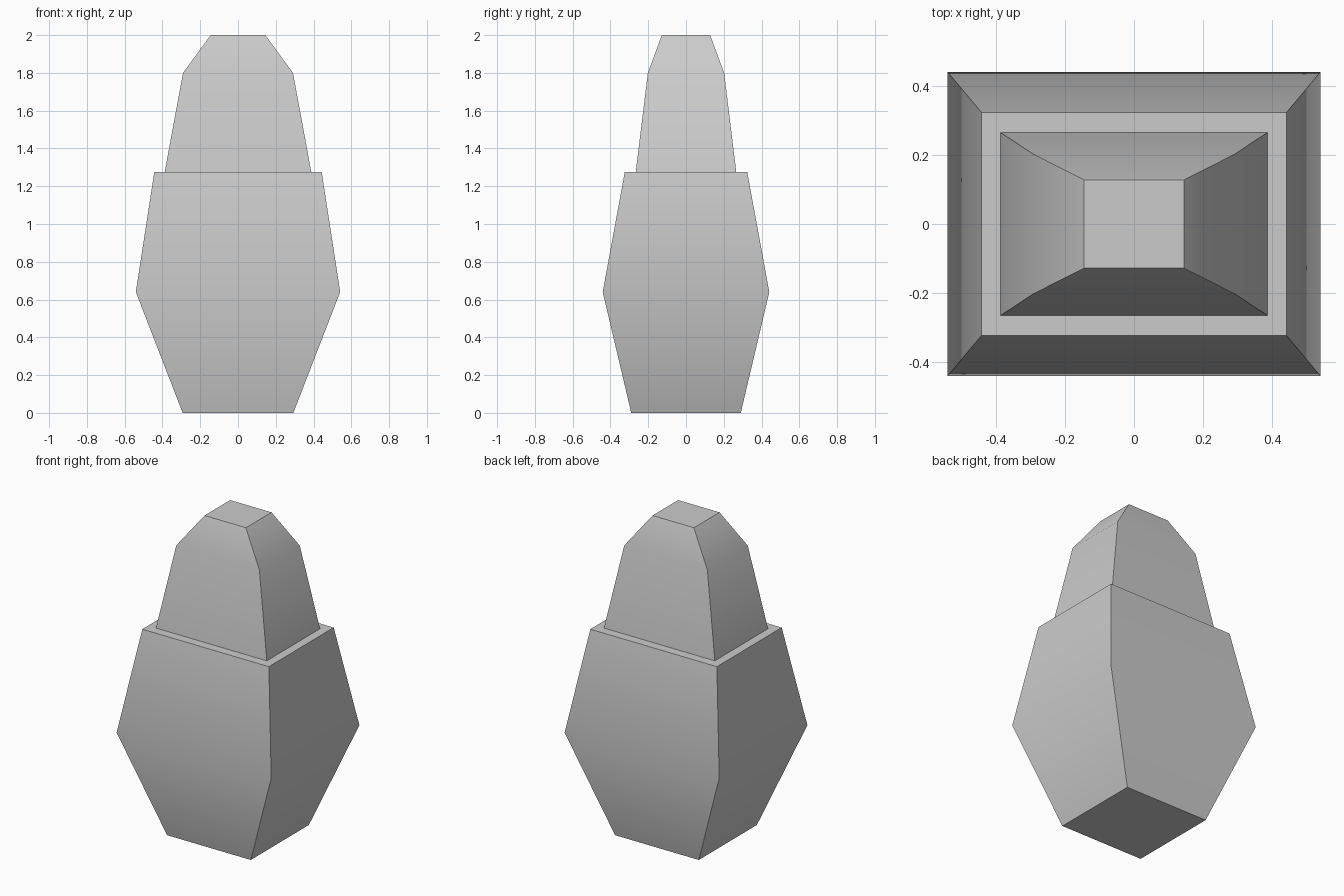
import bpy
import bmesh

if "Cube" in bpy.data.objects:
    bpy.data.objects.remove(bpy.data.objects["Cube"])


def loft(name, rings):
    """Closed rectangular loft through (z, half width, half depth) rings."""
    bm = bmesh.new()
    loops = [[bm.verts.new((sx * x, sy * y, z))
              for sx, sy in ((-1, -1), (1, -1), (1, 1), (-1, 1))]
             for z, x, y in rings]
    for low, high in zip(loops, loops[1:]):
        for i in range(4):
            j = (i + 1) % 4
            bm.faces.new((low[i], low[j], high[j], high[i]))
    bm.faces.new(loops[0][::-1])
    bm.faces.new(loops[-1])
    bmesh.ops.recalc_face_normals(bm, faces=bm.faces[:])
    mesh = bpy.data.meshes.new(name)
    bm.to_mesh(mesh)
    bm.free()
    obj = bpy.data.objects.new(name, mesh)
    bpy.context.collection.objects.link(obj)

    # Soft horizontal bends, crisp corners
    bpy.ops.object.select_all(action='DESELECT')
    obj.select_set(True)
    bpy.context.view_layer.objects.active = obj
    bpy.ops.object.shade_smooth_by_angle(angle=0.68)
    return obj


# Bulging lower body, flat ledge, then the tapered upper cap
loft("stepped_body", [
    (0.0, 0.293, 0.29),
    (0.64, 0.541, 0.441),
    (1.276, 0.443, 0.324),
    (1.276, 0.388, 0.266),
    (1.80, 0.291, 0.202),
    (2.0, 0.145, 0.128),
])
